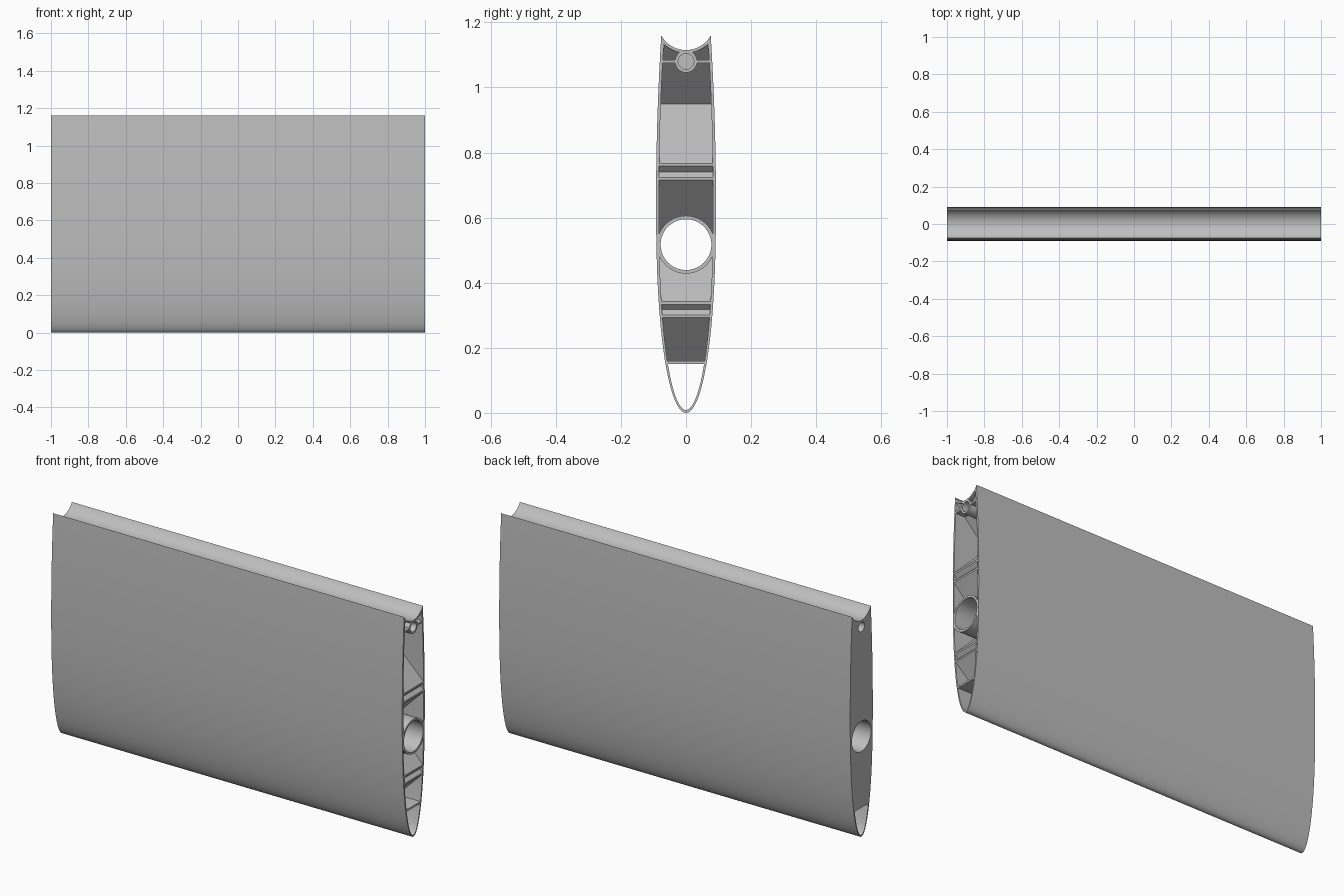
import bpy, bmesh
from math import sin, cos, pi, sqrt, asin, radians

if "Cube" in bpy.data.objects:
    bpy.data.objects.remove(bpy.data.objects["Cube"], do_unlink=True)

grey = bpy.data.materials.new("plain grey")
grey.use_nodes = True
colour = (0.52, 0.52, 0.52, 1)
grey.diffuse_color = colour
grey.node_tree.nodes["Principled BSDF"].inputs["Base Color"].default_value = colour

# Main sizes
WALL = 0.009
WIDE_Z, HALF_WIDTH, TOP = 0.65, 0.092, 1.16
BORE_Z, BORE_R = 0.517, 0.078
PIN_Z, PIN_R = 1.08, 0.024
COVE_Z, COVE_R = 1.2017, 0.0867
FLOOR_Z = 0.15


def half_width(z, inset=0.0):
    """Half thickness of the wing section at height z."""
    wide = HALF_WIDTH - inset
    if z < WIDE_Z:
        u = min(1, (WIDE_Z - z) / (WIDE_Z - inset))
        return wide * sqrt(max(0, 1 - u ** 2.4))
    return wide - 0.016 * ((z - WIDE_Z) / (TOP - WIDE_Z)) ** 2


def circle(z, r, n=64):
    return [(r * cos(2 * pi * i / n), z + r * sin(2 * pi * i / n)) for i in range(n)]


def rect(y0, y1, z0, z1):
    return [(y0, z0), (y1, z0), (y1, z1), (y0, z1)]


def section(inset, bottom, steps=56):
    """Closed wing outline with a hollow round top, as (y, z) points."""
    r = COVE_R + inset
    edge = half_width(TOP, inset)
    top = COVE_Z - sqrt(r * r - edge * edge)
    side = []
    for i in range(steps + 1):
        z = bottom + (top - bottom) * (i / steps) ** 2
        side.append((half_width(z, inset), z))
    side[-1] = (edge, top)
    a = asin(edge / r)
    cove = [(r * sin(a * k / 12), COVE_Z - r * cos(a * k / 12)) for k in range(11, -12, -1)]
    left = [(-y, z) for y, z in reversed(side) if y > 1e-6]
    return side + cove + left


def finish(name, bm):
    mesh = bpy.data.meshes.new(name)
    bm.to_mesh(mesh)
    bm.free()
    mesh.materials.append(grey)
    ob = bpy.data.objects.new(name, mesh)
    bpy.context.collection.objects.link(ob)
    bpy.ops.object.select_all(action='DESELECT')
    ob.select_set(True)
    bpy.context.view_layer.objects.active = ob
    bpy.ops.object.shade_smooth_by_angle(angle=radians(30))
    return ob


def prism(name, loops, x0=-1.0, x1=1.0):
    """Extrude a (y, z) outline, with any further loops as holes, along x."""
    bm = bmesh.new()
    edges = []
    for loop in loops:
        vs = [bm.verts.new((x0, y, z)) for y, z in loop]
        edges += [bm.edges.new((v, vs[i - 1])) for i, v in enumerate(vs)]
    bmesh.ops.triangle_fill(bm, edges=edges, use_beauty=True, normal=(1, 0, 0))
    out = bmesh.ops.extrude_face_region(bm, geom=bm.faces[:])
    moved = [g for g in out["geom"] if isinstance(g, bmesh.types.BMVert)]
    bmesh.ops.translate(bm, verts=moved, vec=(x1 - x0, 0, 0))
    bmesh.ops.recalc_face_normals(bm, faces=bm.faces[:])
    return finish(name, bm)


# Outer skin, open along its length
prism("wing_skin", [section(0, 0), section(WALL, WALL)])

# Closed end plate with the two bores
prism("end_plate", [section(WALL / 2, FLOOR_Z), circle(BORE_Z, BORE_R), circle(PIN_Z, PIN_R)],
      -1.0, -0.99)

# Spar tube and pin tube, the pin tube blocked in the middle
prism("spar_tube", [circle(BORE_Z, BORE_R + 0.011), circle(BORE_Z, BORE_R)])
prism("pin_tube", [circle(PIN_Z, PIN_R + 0.01), circle(PIN_Z, PIN_R)])
prism("pin_tube_plug", [circle(PIN_Z, PIN_R + 0.002)], -0.8, 0.8)

# Wall above the nose channel and the two pin tube ribs
w = half_width(FLOOR_Z) - 0.004
prism("nose_channel_wall", [rect(-w, w, FLOOR_Z, FLOOR_Z + WALL)])
for side, name in ((1, "left_pin_rib"), (-1, "right_pin_rib")):
    y0, y1 = sorted((side * 0.031, side * 0.076))
    prism(name, [rect(y0, y1, PIN_Z - 0.0045, PIN_Z + 0.0045)], -0.99, 1.0)

# Folded inner web: (height, depth behind the open end)
FOLDS = [(0.155, 0.138), (0.293, 0), (0.301, 0), (0.317, 0.016), (0.333, 0), (0.342, 0),
         (0.5285, 0.186), (0.715, 0), (0.724, 0), (0.741, 0.017), (0.758, 0), (0.767, 0),
         (0.949, 0.182), (1.131, 0)]
CLEAR = [(BORE_Z, BORE_R + 0.005), (PIN_Z, PIN_R + 0.005), (COVE_Z, COVE_R + 0.004)]


def web_row(z):
    """Inner and outer y of the web at height z, clear of the round parts."""
    outer = half_width(z) - 0.004
    inner = max(sqrt(max(0, r * r - (z - c) ** 2)) for c, r in CLEAR)
    return min(inner, outer), outer


bm = bmesh.new()
for (z0, d0), (z1, d1) in zip(FOLDS, FOLDS[1:]):
    n = max(1, round((z1 - z0) / 0.004))
    rows = [(z0 + (z1 - z0) * i / n, 1 - d0 - (d1 - d0) * i / n) for i in range(n + 1)]
    for (za, xa), (zb, xb) in zip(rows, rows[1:]):
        (ia, oa), (ib, ob) = web_row(za), web_row(zb)
        if oa - ia < 1e-5 and ob - ib < 1e-5:
            continue
        for s in (1, -1):
            quad = [(xa, s * ia, za), (xa, s * oa, za), (xb, s * ob, zb), (xb, s * ib, zb)]
            bm.faces.new([bm.verts.new(p) for p in quad[::s]])
bmesh.ops.remove_doubles(bm, verts=bm.verts[:], dist=1e-5)
finish("folded_web", bm)
